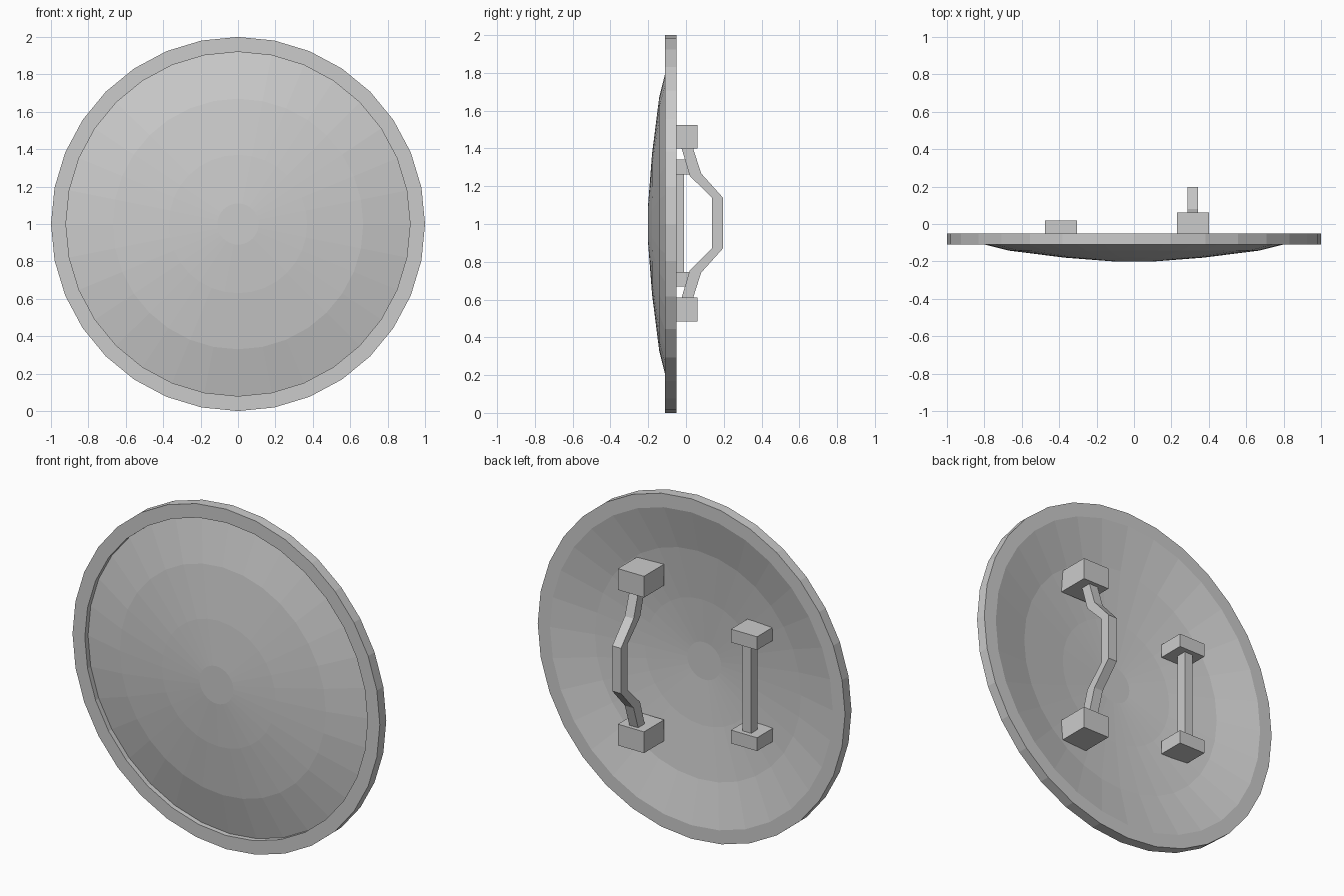
import bpy, bmesh
from math import cos, sin, tau

if "Cube" in bpy.data.objects:
    bpy.data.objects.remove(bpy.data.objects["Cube"])

SIDES = 32


def finish(name, bm):
    bmesh.ops.recalc_face_normals(bm, faces=bm.faces[:])
    mesh = bpy.data.meshes.new(name)
    bm.to_mesh(mesh)
    bm.free()
    obj = bpy.data.objects.new(name, mesh)
    bpy.context.collection.objects.link(obj)
    return obj


def lathe(name, profile, cz):
    """Spin (radius, y) points round the y axis at height cz, capping both ends."""
    bm = bmesh.new()
    rings = [[bm.verts.new((r * sin(tau * i / SIDES), y, cz + r * cos(tau * i / SIDES)))
              for i in range(SIDES)] for r, y in profile]
    for a, b in zip(rings, rings[1:]):
        for i in range(SIDES):
            j = (i + 1) % SIDES
            bm.faces.new((a[i], a[j], b[j], b[i]))
    bm.faces.new(rings[0])
    bm.faces.new(rings[-1])
    return finish(name, bm)


def strip(name, x0, x1, inner, outer):
    """Bar of width x0..x1 between two (y, z) side lines."""
    bm = bmesh.new()
    secs = [[bm.verts.new(p) for p in ((x0, *a), (x1, *a), (x1, *b), (x0, *b))]
            for a, b in zip(inner, outer)]
    for s, t in zip(secs, secs[1:]):
        for i in range(4):
            j = (i + 1) % 4
            bm.faces.new((s[i], s[j], t[j], t[i]))
    bm.faces.new(secs[0])
    bm.faces.new(secs[-1])
    return finish(name, bm)


def box(name, x, y, z):
    return strip(name, *x, [(y[0], z[0]), (y[0], z[1])], [(y[1], z[0]), (y[1], z[1])])


def mirrored(half, mid):
    """Continue a (y, z) line symmetrically below height mid."""
    return half + [(y, 2 * mid - z) for y, z in reversed(half)]


# Domed shield body with raised rim, hollow at the back
front = [(0.11, -0.2), (0.37, -0.18), (0.67, -0.142), (0.92, -0.08)]
rim = [(0.92, -0.11), (1, -0.11), (1, -0.05)]
back = [(0.92, -0.05), (0.67, -0.112), (0.37, -0.15), (0.11, -0.17)]
lathe("shield_body", front + rim + back, 1.0)

MID = 1.005

# Bent hand grip
strip("hand_grip", 0.285, 0.342,
      mirrored([(-0.038, 1.45), (0.02, 1.255), (0.138, 1.138)], MID),
      mirrored([(0.022, 1.45), (0.08, 1.268), (0.197, 1.138)], MID))

# Straight arm bar
box("arm_bar", (-0.417, -0.362), (-0.07, -0.01), (0.72, 1.29))

# Mounting blocks above and below each handle
for side, s in (("upper", 1), ("lower", -1)):
    z = sorted((MID + s * 0.395, MID + s * 0.52))
    box(side + "_grip_block", (0.23, 0.4), (-0.125, 0.062), z)
    z = sorted((MID + s * 0.258, MID + s * 0.336))
    box(side + "_arm_block", (-0.475, -0.305), (-0.135, 0.018), z)
